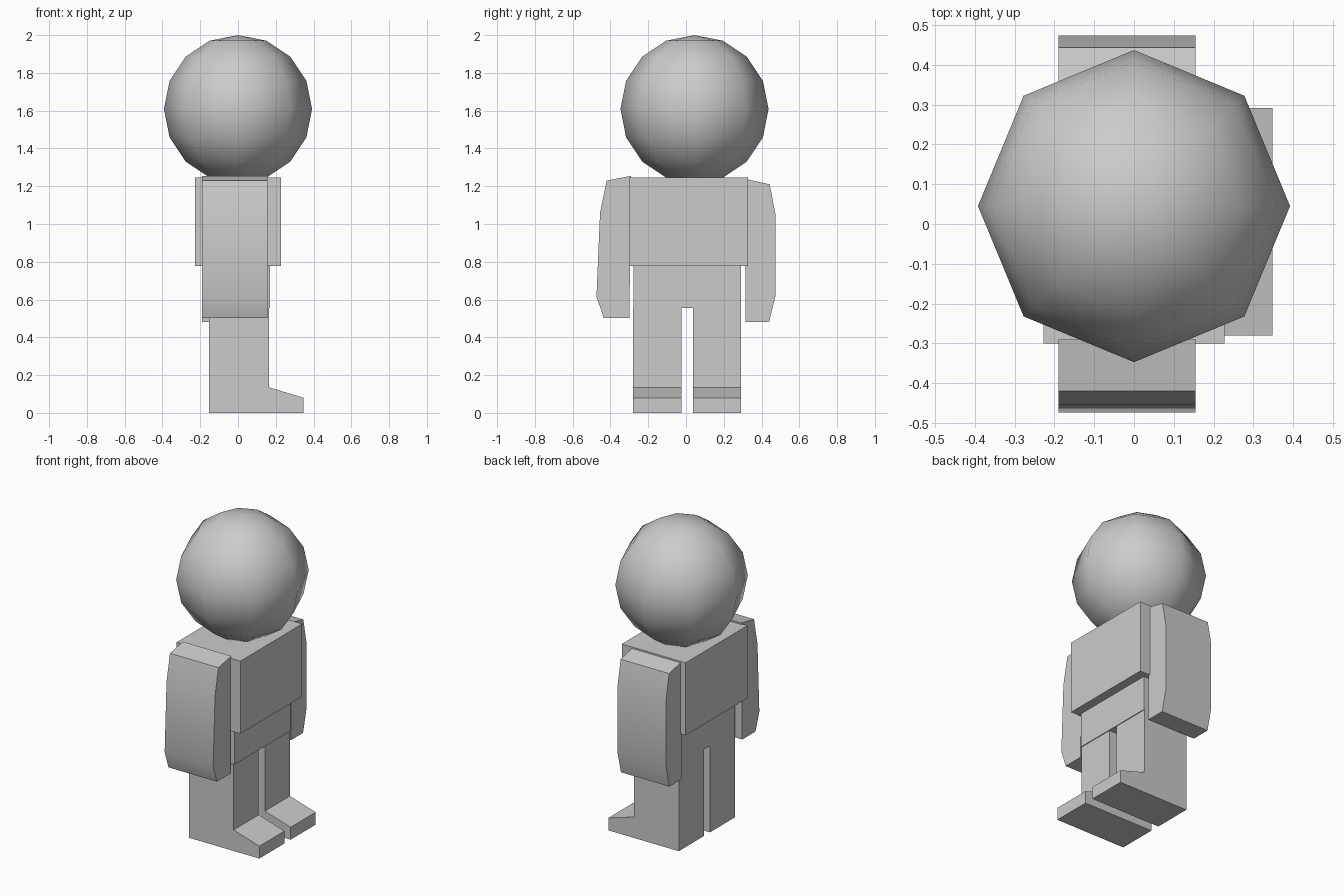
import bpy, bmesh, math
from mathutils import Vector

cube = bpy.data.objects.get("Cube")
if cube:
    bpy.data.objects.remove(cube, do_unlink=True)

grey = bpy.data.materials.new("plain grey")
grey.use_nodes = True
COLOUR = (0.6, 0.6, 0.6, 1)
grey.diffuse_color = COLOUR
grey.node_tree.nodes["Principled BSDF"].inputs["Base Color"].default_value = COLOUR


def finish(name, bm, angle):
    """Turn a bmesh into a grey object, smooth below the given angle."""
    bmesh.ops.recalc_face_normals(bm, faces=bm.faces)
    mesh = bpy.data.meshes.new(name)
    bm.to_mesh(mesh)
    bm.free()
    mesh.materials.append(grey)
    obj = bpy.data.objects.new(name, mesh)
    bpy.context.collection.objects.link(obj)
    bpy.ops.object.select_all(action='DESELECT')
    obj.select_set(True)
    bpy.context.view_layer.objects.active = obj
    bpy.ops.object.shade_smooth_by_angle(angle=math.radians(angle))
    return obj


def prism(name, points, offset, angle=30):
    """Extrude a closed outline of 3D points along the offset."""
    bm = bmesh.new()
    face = bm.faces.new([bm.verts.new(p) for p in points])
    result = bmesh.ops.extrude_face_region(bm, geom=[face], use_keep_orig=True)
    verts = [g for g in result["geom"] if isinstance(g, bmesh.types.BMVert)]
    bmesh.ops.translate(bm, verts=verts, vec=Vector(offset))
    return finish(name, bm, angle)


def box(name, x, y, z):
    corners = [(x[0], y[0], z[0]), (x[1], y[0], z[0]),
               (x[1], y[0], z[1]), (x[0], y[0], z[1])]
    return prism(name, corners, (0, y[1] - y[0], 0))


# Head: smooth-shaded coarse sphere
bm = bmesh.new()
bmesh.ops.create_uvsphere(bm, u_segments=8, v_segments=8, radius=0.392)
bmesh.ops.translate(bm, verts=bm.verts, vec=(0, 0.045, 1.608))
finish("head", bm, 60)

# Torso and hips
box("torso", (-0.227, 0.227), (-0.30, 0.328), (0.778, 1.245))
box("hips", (-0.153, 0.17), (-0.277, 0.292), (0.556, 0.778))

# Legs with wedge feet pointing along +x
leg_profile = [(-0.153, 0), (0.348, 0), (0.348, 0.08),
               (0.165, 0.135), (0.165, 0.556), (-0.153, 0.556)]
for name, y0, y1 in (("front_leg", -0.28, -0.025), ("back_leg", 0.038, 0.292)):
    prism(name, [(x, y0, z) for x, z in leg_profile], (0, y1 - y0, 0))

# Arms: rounded outer side, the front one hanging slightly outwards
front_arm = [(-0.30, 0.502), (-0.435, 0.502), (-0.474, 0.615),
             (-0.455, 1.06), (-0.42, 1.23), (-0.29, 1.255)]
back_arm = [(0.316, 0.482), (0.44, 0.482), (0.474, 0.62),
            (0.474, 1.05), (0.443, 1.21), (0.316, 1.238)]
for name, outline in (("front_arm", front_arm), ("back_arm", back_arm)):
    prism(name, [(-0.19, y, z) for y, z in outline], (0.345, 0, 0))
